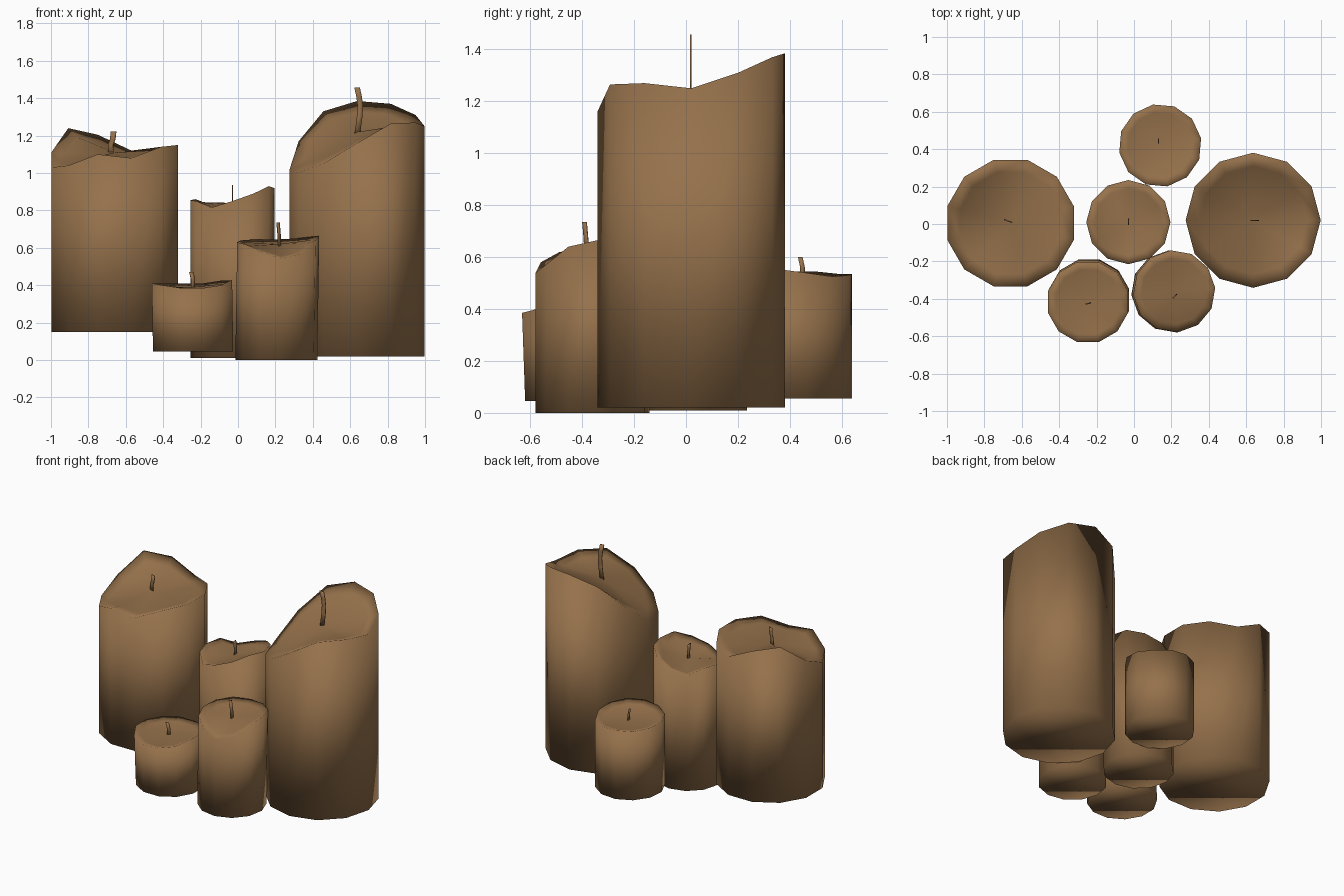
import bpy, bmesh, math
from mathutils import Vector

if "Cube" in bpy.data.objects:
    bpy.data.objects.remove(bpy.data.objects["Cube"])

wax = bpy.data.materials.new("brown wax")
wax.diffuse_color = (0.30, 0.165, 0.07, 1)
wax.use_nodes = True
wax.node_tree.nodes["Principled BSDF"].inputs["Base Color"].default_value = wax.diffuse_color


def finish(name, bm):
    bmesh.ops.recalc_face_normals(bm, faces=bm.faces[:])
    for f in bm.faces:
        f.smooth = True
    mesh = bpy.data.meshes.new(name)
    bm.to_mesh(mesh)
    bm.free()
    mesh.materials.append(wax)
    obj = bpy.data.objects.new(name, mesh)
    bpy.context.collection.objects.link(obj)
    return obj


def candle(name, x, y, r, base, centre, turn, rim, lean=(0, 0)):
    """12-sided pillar with an uneven melted rim and a shallow pool on top."""
    bm = bmesh.new()
    n = len(rim)

    def ring(scale, heights, off):
        out = []
        for i, z in enumerate(heights):
            a = math.radians(turn + 360 * i / n)
            out.append(bm.verts.new((x + off[0] + r * scale * math.cos(a),
                                     y + off[1] + r * scale * math.sin(a), z)))
        return out

    pool = [z + (centre - z) * 0.3 - 0.01 for z in rim]
    rings = [ring(1, [base] * n, (0, 0)), ring(1, rim, lean), ring(0.8, pool, lean)]
    for a, b in zip(rings, rings[1:]):
        for i in range(n):
            j = (i + 1) % n
            bm.faces.new((a[i], a[j], b[j], b[i]))
    mid = bm.verts.new((x + lean[0], y + lean[1], centre))
    for i in range(n):
        bm.faces.new((rings[2][i], rings[2][(i + 1) % n], mid))
    bm.faces.new(rings[0][::-1])
    finish(name, bm)


def wick(name, x, y, angle, width, path):
    """Thin bent ribbon; path holds (sideways shift, height)."""
    bm = bmesh.new()
    a = math.radians(angle)
    u = Vector((math.cos(a), math.sin(a), 0))
    v = Vector((-u.y, u.x, 0)) * 0.003
    rings = []
    for s, z in path:
        c = Vector((x, y, z)) + u * s
        w = u * width / 2
        rings.append([bm.verts.new(p) for p in (c - w - v, c + w - v, c + w + v, c - w + v)])
    for p, q in zip(rings, rings[1:]):
        for i in range(4):
            j = (i + 1) % 4
            bm.faces.new((p[i], p[j], q[j], q[i]))
    bm.faces.new(rings[0][::-1])
    bm.faces.new(rings[-1])
    finish(name, bm)


# Large pillars
candle("left_candle", -0.66, 0.005, 0.35, 0.15, 1.11, 15,
       [1.15, 1.14, 1.12, 1.205, 1.24, 1.11, 1.03, 1.04, 1.10, 1.08, 1.14, 1.15])
candle("right_candle", 0.637, 0.02, 0.361, 0.02, 1.22, 0,
       [1.25, 1.31, 1.37, 1.385, 1.33, 1.17, 1.02, 1.0, 1.05, 1.16, 1.265, 1.27])
# Small pillars
candle("middle_candle", -0.03, 0.01, 0.225, 0.01, 0.84, 0,
       [0.92, 0.92, 0.89, 0.85, 0.815, 0.86, 0.855, 0.85, 0.815, 0.85, 0.89, 0.93])
candle("back_candle", 0.14, 0.42, 0.222, 0.055, 0.53, 10,
       [0.54, 0.525, 0.53, 0.535, 0.535, 0.545, 0.545, 0.55, 0.555, 0.565, 0.565, 0.555])
candle("front_left_candle", -0.24, -0.405, 0.222, 0.045, 0.39, 15,
       [0.425, 0.425, 0.41, 0.41, 0.41, 0.41, 0.41, 0.40, 0.385, 0.385, 0.40, 0.43],
       (-0.006, -0.012))
candle("front_right_candle", 0.205, -0.36, 0.22, 0.0, 0.62, 5,
       [0.665, 0.66, 0.65, 0.645, 0.645, 0.64, 0.63, 0.62, 0.58, 0.54, 0.57, 0.64],
       (0.01, 0))

# Wicks
wick("left_wick", -0.67, 0.015, -20, 0.03, [(-0.01, 1.09), (-0.012, 1.15), (0.0, 1.18), (0.005, 1.222)])
wick("right_wick", 0.642, 0.018, 0, 0.03, [(-0.005, 1.2), (0.008, 1.3), (0.012, 1.36), (0.005, 1.41), (-0.005, 1.457)])
wick("middle_wick", -0.03, 0.01, 90, 0.025, [(0, 0.82), (0.006, 0.87), (-0.004, 0.935)])
wick("back_wick", 0.13, 0.445, 90, 0.018, [(0.004, 0.51), (0.004, 0.56), (-0.005, 0.6)])
wick("front_left_wick", -0.245, -0.425, 15, 0.022, [(0.005, 0.37), (0.005, 0.43), (-0.005, 0.47)])
wick("front_right_wick", 0.217, -0.388, 45, 0.02, [(0.008, 0.6), (0.004, 0.67), (-0.004, 0.735)])
